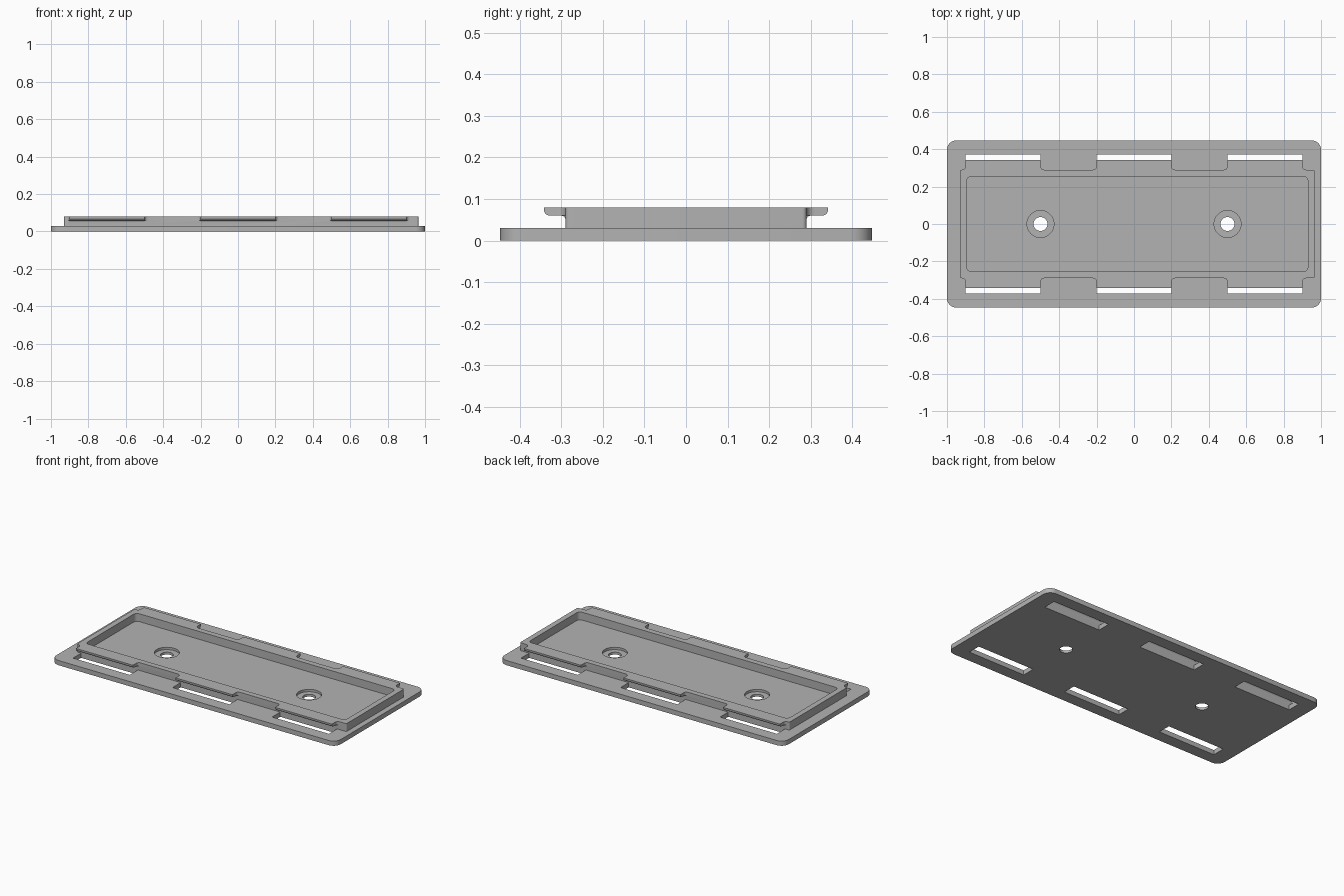
import bpy, bmesh
from math import sin, cos, pi, radians
from mathutils import Vector

if "Cube" in bpy.data.objects:
    bpy.data.objects.remove(bpy.data.objects["Cube"], do_unlink=True)

grey = bpy.data.materials.new("mid grey")
grey.use_nodes = True
grey.diffuse_color = (0.45, 0.45, 0.45, 1)
grey.node_tree.nodes["Principled BSDF"].inputs["Base Color"].default_value = grey.diffuse_color


def arc(cx, cy, r, start, end, n=6):
    """Points on an arc, angles in degrees."""
    angles = [radians(start + (end - start) * i / n) for i in range(n + 1)]
    return [(cx + r * cos(a), cy + r * sin(a)) for a in angles]


def rounded_rect(x0, x1, y0, y1, r):
    return (arc(x1 - r, y1 - r, r, 0, 90) + arc(x0 + r, y1 - r, r, 90, 180)
            + arc(x0 + r, y0 + r, r, 180, 270) + arc(x1 - r, y0 + r, r, 270, 360))


def prism(name, outline, low, high, place=lambda u, v, w: (u, v, w)):
    """Extrude a closed outline between two levels."""
    bm = bmesh.new()
    face = bm.faces.new([bm.verts.new(place(u, v, low)) for u, v in outline])
    shift = Vector(place(0, 0, high)) - Vector(place(0, 0, low))
    new = bmesh.ops.extrude_face_region(bm, geom=[face], use_keep_orig=True)
    verts = [g for g in new["geom"] if isinstance(g, bmesh.types.BMVert)]
    bmesh.ops.translate(bm, verts=verts, vec=shift)
    bmesh.ops.recalc_face_normals(bm, faces=bm.faces)
    mesh = bpy.data.meshes.new(name)
    bm.to_mesh(mesh)
    bm.free()
    mesh.materials.append(grey)
    obj = bpy.data.objects.new(name, mesh)
    bpy.context.collection.objects.link(obj)
    return obj


def combine(target, other, operation):
    """Apply a boolean and remove the second solid."""
    mod = target.modifiers.new("combine", "BOOLEAN")
    mod.operation, mod.solver, mod.object = operation, "EXACT", other
    bpy.context.view_layer.update()
    result = bpy.data.meshes.new_from_object(
        target.evaluated_get(bpy.context.evaluated_depsgraph_get()))
    target.modifiers.clear()
    target.data = result
    bpy.data.objects.remove(other, do_unlink=True)


# Base plate with six slots
tray = prism("mounting_tray", rounded_rect(-1, 1, -0.447, 0.447, 0.05), 0, 0.03)
tab_centres = (-0.7, 0, 0.7)
for x in tab_centres:
    for y0, y1 in ((0.29, 0.372), (-0.372, -0.29)):
        slot = [(x - 0.2, y0), (x + 0.2, y0), (x + 0.2, y1), (x - 0.2, y1)]
        combine(tray, prism("slot_cutter", slot, -0.05, 0.06), "DIFFERENCE")

# Raised rim block
combine(tray, prism("rim", rounded_rect(-0.93, 0.965, -0.29, 0.29, 0.01), 0.015, 0.08), "UNION")

# Overhanging clip tabs, rounded below, with flared ends at the rim
tab_profile = ([(0.27, 0.08), (0.342, 0.08)] + arc(0.327, 0.075, 0.015, 0, -90)
               + arc(0.30, 0.05, 0.01, 90, 180) + [(0.27, 0.05)])
for x in tab_centres:
    flare = ([(x - 0.22, 0.27), (x + 0.22, 0.27)] + arc(x + 0.22, 0.31, 0.02, 270, 180)
             + arc(x - 0.22, 0.31, 0.02, 0, -90))
    for side in (1, -1):
        combine(tray, prism("tab", tab_profile, x - 0.2, x + 0.2,
                            lambda u, v, w: (w, side * u, v)), "UNION")
        combine(tray, prism("tab_flare", flare, 0.06, 0.08,
                            lambda u, v, w: (u, side * v, w)), "UNION")

# Inner pocket
combine(tray, prism("pocket_cutter", rounded_rect(-0.895, 0.93, -0.254, 0.254, 0.025),
                    0.03, 0.2), "DIFFERENCE")

# Counterbored screw holes
for x in (-0.5, 0.5):
    for radius, low in ((0.072, 0.015), (0.037, -0.1)):
        circle = arc(x, 0, radius, 0, 360, 40)[:-1]
        combine(tray, prism("hole_cutter", circle, low, 0.2), "DIFFERENCE")

# Smooth the curved walls, keep edges sharp
bpy.ops.object.select_all(action="DESELECT")
tray.select_set(True)
bpy.context.view_layer.objects.active = tray
bpy.ops.object.shade_smooth_by_angle(angle=radians(30))
